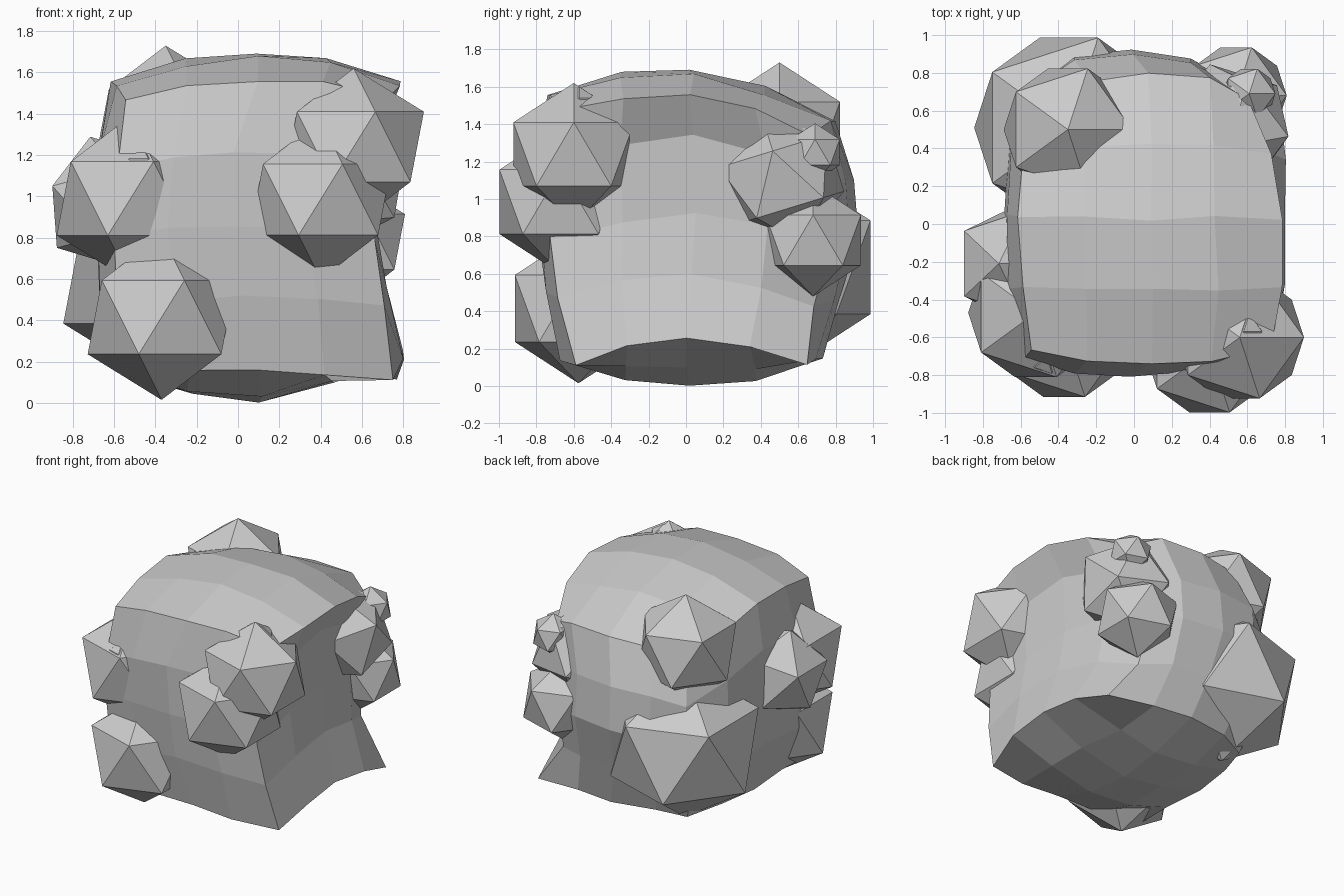
import bpy, bmesh, math, random
from mathutils import Vector

if "Cube" in bpy.data.objects:
    bpy.data.objects.remove(bpy.data.objects["Cube"])

random.seed(4)


def finish(name, bm):
    bmesh.ops.recalc_face_normals(bm, faces=bm.faces)
    mesh = bpy.data.meshes.new(name)
    bm.to_mesh(mesh)
    bm.free()
    obj = bpy.data.objects.new(name, mesh)
    bpy.context.collection.objects.link(obj)
    return obj


# Boulder body: wall positions at five heights, bottom to top
RIGHT = (.80, .71, .66, .66, .79)
LEFT = (-.58, -.68, -.70, -.68, -.61)
FRONT = (-.69, -.76, -.80, -.81, -.74)
BACK = (.72, .82, .92, .90, .80)


def mix(a, b, t):
    return a + (b - a) * t


bm = bmesh.new()
bmesh.ops.create_cube(bm, size=2)
bmesh.ops.subdivide_edges(bm, edges=bm.edges[:], cuts=3, use_grid_fill=True)
for v in bm.verts:
    x, y, z = v.co
    i = round((z + 1) * 2)
    corner = x * x * y * y
    # walls bow outwards, corners are pulled in (more so at the back)
    px = mix(LEFT[i], RIGHT[i], (x + 1) / 2)
    px *= 1 - .05 * y if x > 0 and 0 < i < 4 else 1 - .05 * y * y
    py = mix(FRONT[i], BACK[i], (y + 1) / 2) * (1 - .05 * x * x)
    cut_x, cut_y = (.20, .14) if y > 0 else (.05, .06) if x > 0 else (.08, .07)
    if i == 0 and x > .6:
        cut_x, cut_y = 0, (.04 if y > 0 else .12)
    px *= 1 - cut_x * corner
    py *= 1 - cut_y * corner
    # domed top sloping down to the back, dished bottom with a right ledge
    top = 1.70 - .13 * x * x - .13 * y * y + .03 * corner - .14 * max(y, 0)
    low = .16 * x * x + .16 * y * y - .20 * corner + .10 * max(x, 0) * (1 - y * y)
    pz = mix(low, top, (z + 1) / 2)
    if i == 3 and x > .6:
        pz += .10 * (1 - .5 * y * y)
    jit = Vector([random.uniform(-.015, .015) for _ in range(3)])
    v.co = Vector((px, py, pz)) + jit
    v.co.z = max(v.co.z, 0)
finish("boulder_body", bm)


# Faceted lumps growing from the body: centre, radius, tilt about x and y
def lump(name, centre, radius, tilt_x=0, tilt_y=0):
    bm = bmesh.new()
    bmesh.ops.create_icosphere(bm, subdivisions=1, radius=radius)
    obj = finish(name, bm)
    obj.location = centre
    obj.rotation_euler = (math.radians(tilt_x), math.radians(tilt_y), 0)


lump("front_left_lump", (-.52, -.47, .99), .40)
lump("front_low_lump", (-.37, -.575, .415), .40)
lump("front_right_lump", (.40, -.67, .985), .385)
lump("right_front_high_lump", (.56, -.60, 1.24), .38)
lump("right_back_high_lump", (.50, .51, 1.105), .355, 17)
lump("right_back_low_lump", (.54, .68, .78), .30)
lump("back_left_large_lump", (-.345, .51, .635), .56)
lump("top_back_left_lump", (-.35, .50, 1.35), .38)
lump("left_side_lump", (-.63, -.21, .97), .33, 0, -15)

# Small lumps budding off the larger ones
lump("small_top_right_lump", (.58, -.57, 1.49), .11)
lump("small_front_left_lump", (-.46, -.71, 1.14), .095)
lump("small_back_right_lump", (.61, .69, 1.25), .155)
